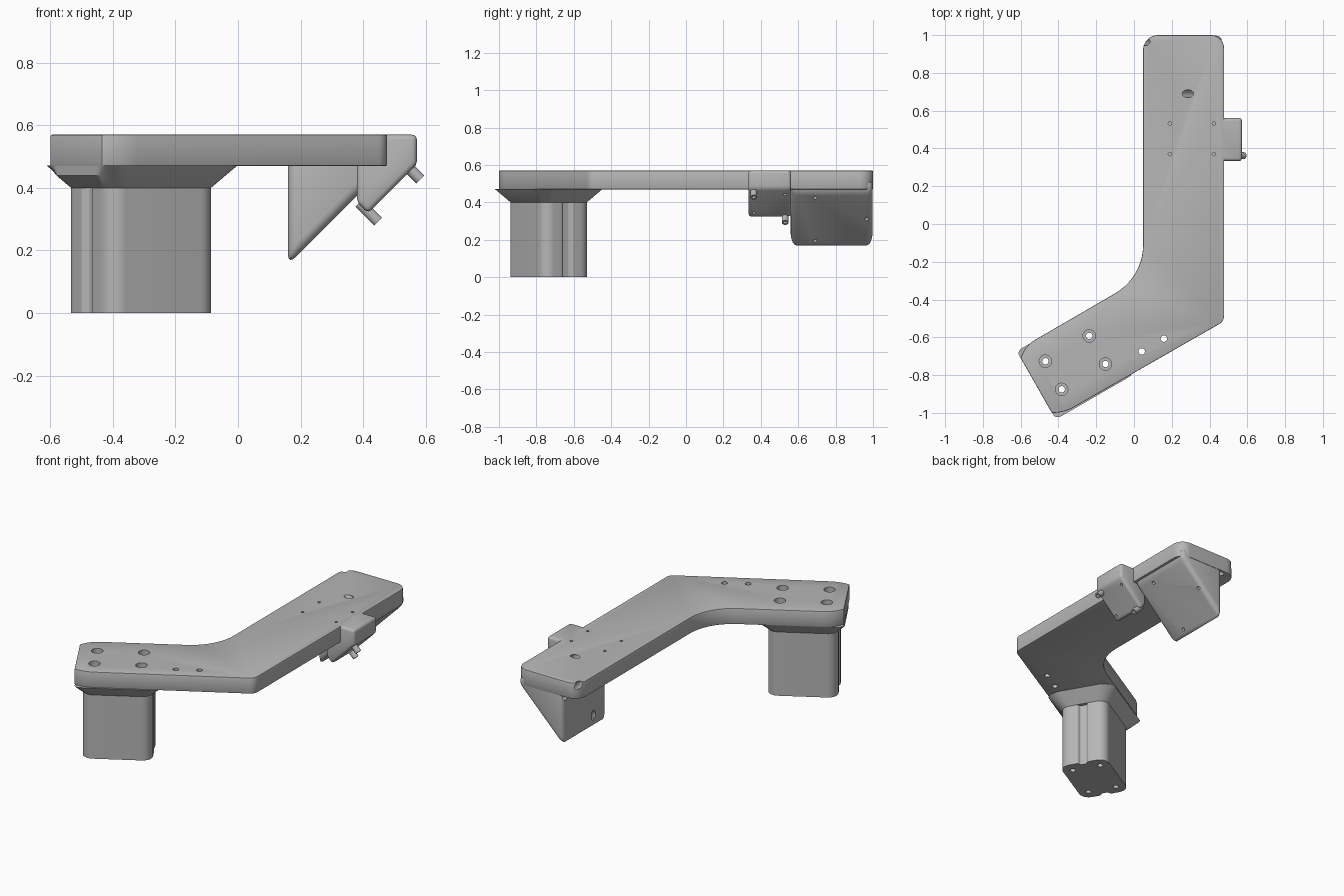
import bpy, bmesh, math
from mathutils import Vector, Matrix

cube = bpy.data.objects.get("Cube")
if cube:
    bpy.data.objects.remove(cube, do_unlink=True)

grey = bpy.data.materials.new("plain_grey")
grey.use_nodes = True
GREY = (0.47, 0.47, 0.47, 1)
grey.diffuse_color = GREY
grey.node_tree.nodes["Principled BSDF"].inputs["Base Color"].default_value = GREY

cutters = bpy.data.collections.new("cutters")
bpy.context.scene.collection.children.link(cutters)


def rounded(corners, seg=10):
    """2D outline from (x, y, tangent_length) corners, rounded with true arcs."""
    out, n = [], len(corners)
    for i, (x, y, t) in enumerate(corners):
        c = Vector((x, y))
        if t == 0:
            out.append(c)
            continue
        a = (Vector(corners[i - 1][:2]) - c).normalized()
        b = (Vector(corners[(i + 1) % n][:2]) - c).normalized()
        w = math.sin(a.angle(b) / 2)
        for k in range(seg + 1):
            s = k / seg
            p, q, r = (1 - s) ** 2, 2 * s * (1 - s) * w, s * s
            out.append(((c + a * t) * p + c * q + (c + b * t) * r) / (p + q + r))
    return out


def loft(name, rings, matrix=Matrix(), collection=None):
    """Closed solid through equal-length rings of 3D points."""
    bm = bmesh.new()
    loops = [[bm.verts.new(p) for p in ring] for ring in rings]
    for lo, hi in zip(loops, loops[1:]):
        for i in range(len(lo)):
            bm.faces.new((lo[i - 1], lo[i], hi[i], hi[i - 1]))
    bm.faces.new(loops[0])
    bm.faces.new(loops[-1])
    bmesh.ops.recalc_face_normals(bm, faces=bm.faces)
    bm.transform(matrix)
    mesh = bpy.data.meshes.new(name)
    bm.to_mesh(mesh)
    bm.free()
    mesh.materials.append(grey)
    obj = bpy.data.objects.new(name, mesh)
    (collection or bpy.context.scene.collection).objects.link(obj)
    return obj


def lathe(name, origin, axis, profile, collection=None, seg=24):
    """Turned solid: (radius, distance) pairs along an axis."""
    turn = Vector(axis).to_track_quat('Z', 'Y').to_matrix().to_4x4()
    angles = [math.tau * k / seg for k in range(seg)]
    rings = [[(r * math.cos(a), r * math.sin(a), d) for a in angles] for r, d in profile]
    return loft(name, rings, Matrix.Translation(origin) @ turn, collection)


def bore(origin, axis, profile):
    obj = lathe("bore_cutter", origin, axis, profile, cutters)
    obj.hide_render = True


def bevel(obj, width, segments=3, angle=40):
    mod = obj.modifiers.new("Bevel", 'BEVEL')
    mod.width, mod.segments = width, segments
    mod.limit_method, mod.angle_limit = 'ANGLE', math.radians(angle)


def side_prism(name, profile, y0, y1):
    return loft(name, [[(x, y, z) for x, z in profile] for y in (y0, y1)])


# Bent arm plate
outline = rounded([(-0.6, -0.71, 0), (-0.435, -1, 0), (-0.37, -1, 0.06),
                   (0.477, -0.515, 0.03), (0.477, 1, 0.07), (0.048, 1, 0.08),
                   (0.048, -0.281, 0.17), (-0.575, -0.643, 0.06)])
plate = loft("arm_plate", [[(p.x, p.y, z) for p in outline] for z in (0.47, 0.57)])
bevel(plate, 0.008, 2, 60)

# Leg column, turned with the short end of the arm
place = Matrix.Translation((-0.31, -0.734, 0)) @ Matrix.Rotation(math.radians(30), 4, 'Z')
U, V, R = 0.2, 0.145, 0.06
half = [(U, -V, R), (U, -0.03, 0.008), (U - 0.02, -0.02, 0.005),
        (U - 0.02, 0.02, 0.005), (U, 0.03, 0.008), (U, V, R)]
column_outline = rounded(half + [(-x, -y, t) for x, y, t in half])
column = loft("leg_column", [[(p.x, p.y, z) for p in column_outline] for z in (0, 0.42)], place)

# Flared collar between column and plate, trimmed to the plate edges
rings = []
for z in (0.40, 0.44, 0.472):
    d = z - 0.40
    u, v, r = U + d, V + d, R + d * 0.5
    ring = rounded([(u, -v, r), (u, v, r), (-u, v, r), (-u, -v, r)])
    rings.append([(max(p.x, -0.239), max(-0.208, min(0.208, p.y)), z) for p in ring])
collar = loft("leg_collar", rings, place)

# Sloped bracket under the far end
wedge = side_prism("wedge_bracket", [(0.16, 0.52), (0.16, 0.155), (0.465, 0.46), (0.465, 0.52)],
                   0.56, 0.997)
bevel(wedge, 0.03, 4)

# Small side block with sloped face
block = side_prism("side_block", [(0.38, 0.57), (0.38, 0.355), (0.415, 0.318),
                                  (0.572, 0.475), (0.572, 0.57)], 0.333, 0.562)
bevel(block, 0.016, 3)

# Two hollow pins on the sloped face of the block
down = Vector((1, 0, -1)).normalized()
for name, x, y in (("lower_pin", 0.416, 0.53), ("upper_pin", 0.551, 0.362)):
    lathe(name, (x, y, x - 0.092), down,
          [(0.018, -0.04), (0.018, 0.045), (0.009, 0.045), (0.009, 0.02)])

# Screw holes through plate, collar and column
for su in (-1, 1):
    for sv in (-1, 1):
        p = place @ Vector((su * 0.134, sv * 0.086, 0))
        bore(p, (0, 0, 1), [(0.017, -0.1), (0.017, 0.53), (0.033, 0.53), (0.033, 0.7)])

# Two plain holes near the bend
for x, y in ((0.041, -0.675), (0.158, -0.607)):
    bore((x, y, 0.4), (0, 0, 1), [(0.017, 0), (0.017, 0.3)])

# Small blind holes on top of the plate
for x in (0.19, 0.423):
    for y in (0.37, 0.533):
        bore((x, y, 0.54), (0, 0, 1), [(0.009, 0), (0.009, 0.1)])

# Slanted stepped bores through the wedge
for x, y in ((0.43, 0.69), (0.2, 0.69), (0.315, 0.965)):
    bore((x, y, x - 0.005), -down, [(0.01, -0.05), (0.01, 0.03), (0.021, 0.03), (0.021, 0.5)])

# Blind holes on the sloped face of the block
for x, y in ((0.54, 0.53), (0.44, 0.362)):
    bore((x, y, x - 0.097), -down, [(0.008, -0.03), (0.008, 0.03)])

# Cut the holes and bake the results
solids = [plate, column, collar, wedge, block]
for obj in solids:
    mod = obj.modifiers.new("Holes", 'BOOLEAN')
    mod.operation, mod.solver = 'DIFFERENCE', 'EXACT'
    mod.operand_type, mod.collection = 'COLLECTION', cutters
bpy.context.view_layer.update()
graph = bpy.context.evaluated_depsgraph_get()
baked = [bpy.data.meshes.new_from_object(o.evaluated_get(graph)) for o in solids]
for obj, mesh in zip(solids, baked):
    obj.modifiers.clear()
    obj.data = mesh
for obj in list(cutters.objects):
    bpy.data.objects.remove(obj, do_unlink=True)
bpy.data.collections.remove(cutters)

# Smooth rounded areas, keep edges sharp
bpy.ops.object.select_all(action='DESELECT')
for obj in solids + [bpy.data.objects["lower_pin"], bpy.data.objects["upper_pin"]]:
    obj.select_set(True)
    bpy.context.view_layer.objects.active = obj
bpy.ops.object.shade_smooth_by_angle(angle=math.radians(30))
